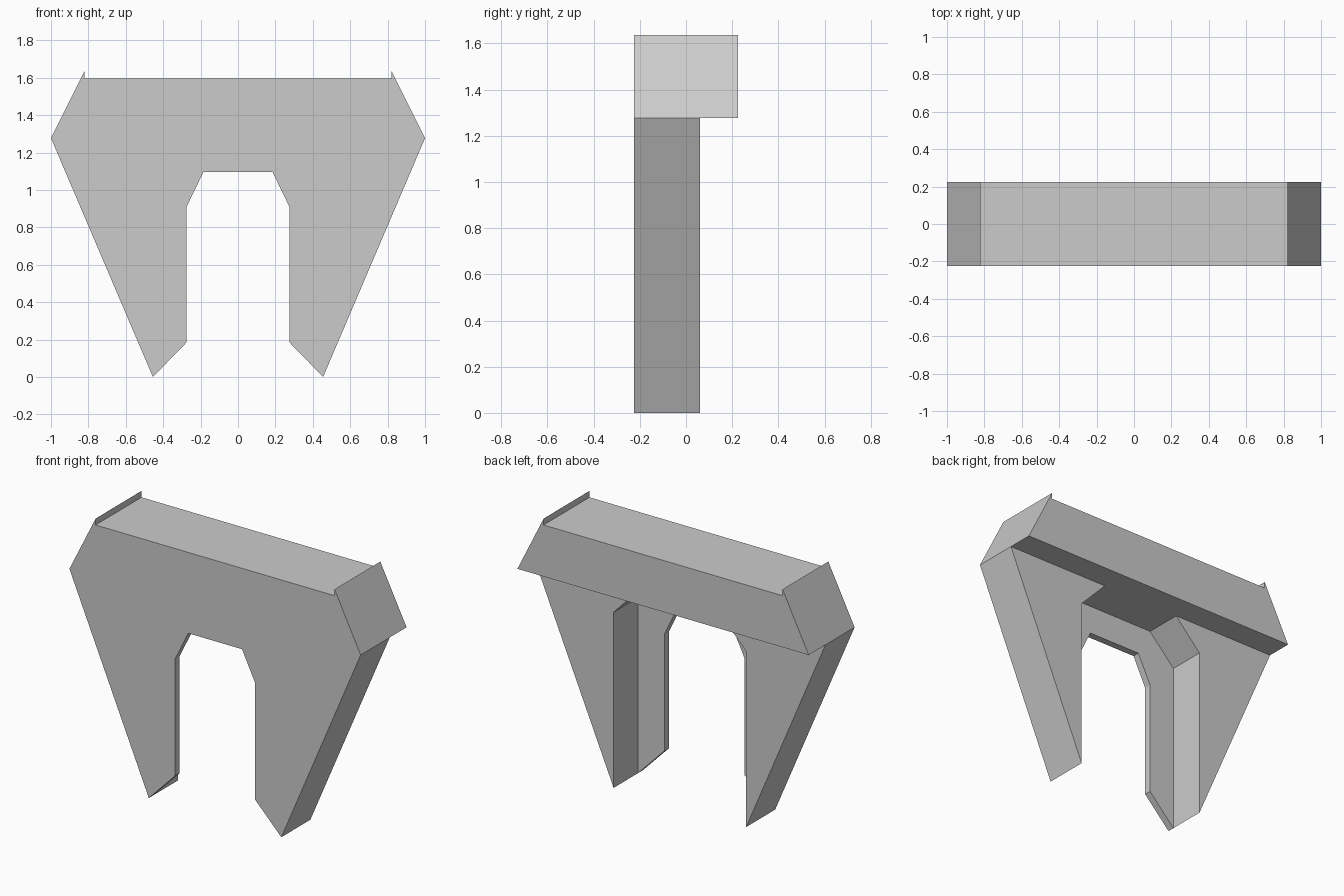
import bpy
import bmesh

cube = bpy.data.objects.get("Cube")
if cube:
    bpy.data.objects.remove(cube, do_unlink=True)

grey = bpy.data.materials.new("light grey")
grey.use_nodes = True
colour = (0.6, 0.6, 0.6, 1)
grey.diffuse_color = colour
grey.node_tree.nodes["Principled BSDF"].inputs["Base Color"].default_value = colour

FRONT, PLATE_BACK, LEG_BACK, BACK = -0.225, -0.18, 0.06, 0.225
SHOULDER = 1.277  # height where the legs meet the crossbeam


def mirrored(half):
    """Close a right-hand half outline with its mirror image."""
    return half + [(-x, z) for x, z in reversed(half)]


def extrude(name, outline, y0, y1):
    """Extrude an (x, z) outline from y0 to y1."""
    bm = bmesh.new()
    face = bm.faces.new([bm.verts.new((x, y0, z)) for x, z in outline])
    ext = bmesh.ops.extrude_face_region(bm, geom=[face])
    verts = [g for g in ext["geom"] if isinstance(g, bmesh.types.BMVert)]
    bmesh.ops.translate(bm, verts=verts, vec=(0, y1 - y0, 0))
    bmesh.ops.recalc_face_normals(bm, faces=bm.faces)
    mesh = bpy.data.meshes.new(name)
    bm.to_mesh(mesh)
    bm.free()
    mesh.materials.append(grey)
    obj = bpy.data.objects.new(name, mesh)
    bpy.context.collection.objects.link(obj)
    return obj


# Crossbeam with raised pointed rims at both ends
extrude("crossbeam", mirrored([(1, SHOULDER), (0.82, 1.637), (0.82, 1.597)]), FRONT, BACK)

# Thin front plate with the narrow archway
extrude("front_plate", mirrored([
    (0.185, 1.095), (0.275, 0.91), (0.275, 0.185), (0.455, 0), (1, SHOULDER),
]), FRONT, PLATE_BACK)

# Thick tapered legs behind the plate, leaving a wider archway
for side, name in ((1, "left_leg"), (-1, "right_leg")):
    leg = [(0.455, 0), (1, SHOULDER), (0.275, SHOULDER), (0.455, 1.09)]
    extrude(name, [(side * x, z) for x, z in leg], PLATE_BACK, LEG_BACK)
